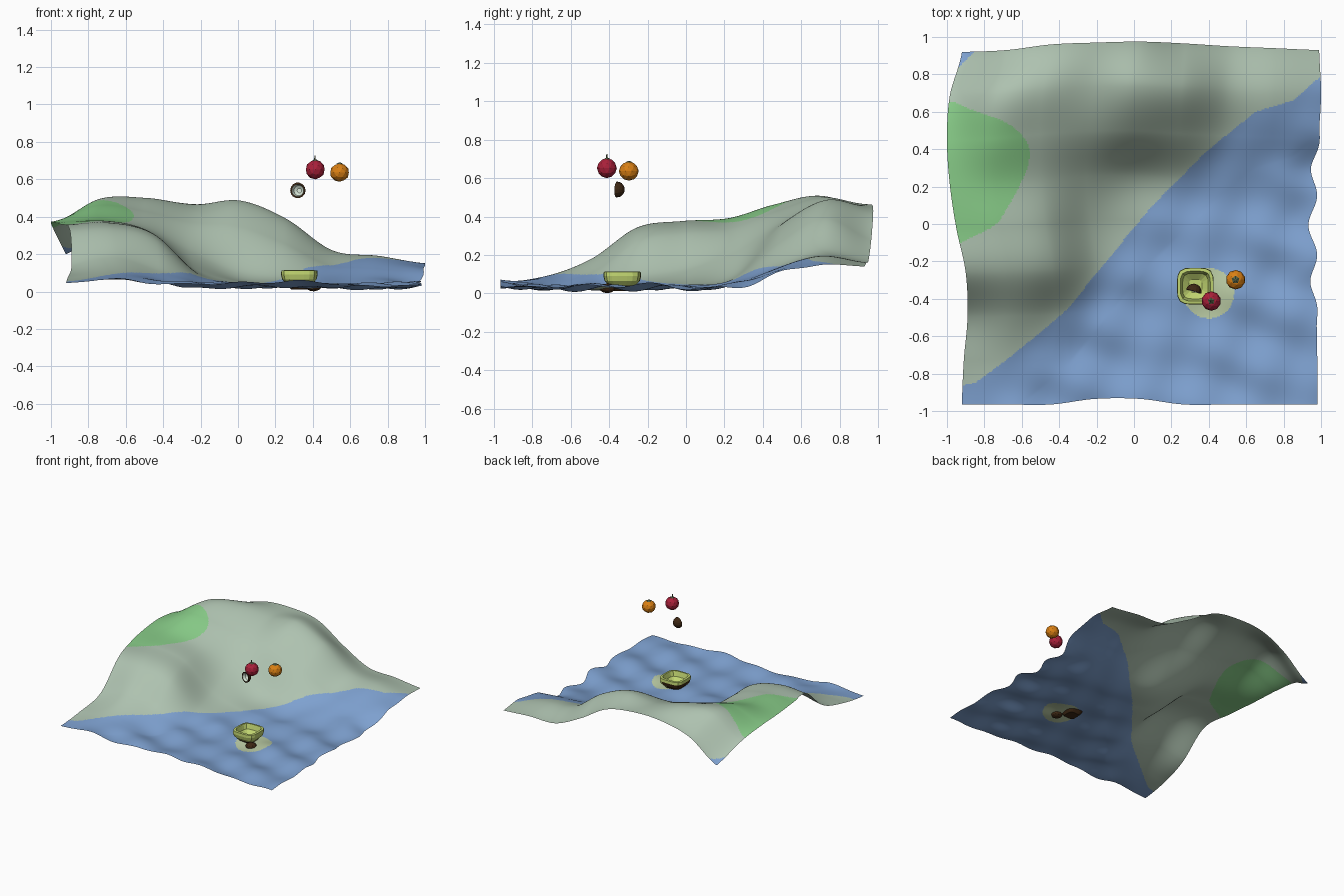
import bpy, bmesh, math
from mathutils import Vector, Matrix

if "Cube" in bpy.data.objects:
    bpy.data.objects.remove(bpy.data.objects["Cube"])


def material(name, r, g, b):
    m = bpy.data.materials.new(name)
    m.diffuse_color = [((c / 255 + 0.055) / 1.055) ** 2.4 for c in (r, g, b)] + [1]
    m.use_nodes = True
    m.node_tree.nodes["Principled BSDF"].inputs["Base Color"].default_value = m.diffuse_color
    return m


WATER = material("water blue", 126, 161, 208)
LAND = material("grey green land", 174, 194, 176)
GRASS = material("bright grass", 136, 204, 136)
SAND = material("pale sand", 186, 203, 164)
RED = material("fruit red", 170, 32, 58)
ORANGE = material("fruit orange", 218, 128, 20)
BROWN = material("shell brown", 62, 40, 20)
CREAM = material("shell lining", 215, 230, 215)
LIME = material("bowl lime", 192, 212, 112)
LEAF = material("stem green", 88, 100, 70)


def finish(bm, name, mats, smooth=False):
    bmesh.ops.recalc_face_normals(bm, faces=bm.faces)
    me = bpy.data.meshes.new(name)
    bm.to_mesh(me)
    bm.free()
    for m in mats:
        me.materials.append(m)
    for p in me.polygons:
        p.use_smooth = smooth
    ob = bpy.data.objects.new(name, me)
    bpy.context.collection.objects.link(ob)
    return ob


def spline(vals, t):
    """Smooth curve through evenly spaced values, t in 0..1."""
    n = len(vals) - 1
    s = min(max(t, 0), 1) * n
    i = min(int(s), n - 1)
    f = s - i
    a, b, c, d = (vals[min(max(k, 0), n)] for k in (i - 1, i, i + 1, i + 2))
    return b + 0.5 * f * (c - a + f * (2*a - 5*b + 4*c - d + f * (3*(b - c) + d - a)))


# Terrain heights in hundredths: rows from back to front, columns from left to right
HILLS = [[20, 37, 45, 46, 42, 28, 17, 16, 14],
         [33, 49, 50, 46, 48.5, 39, 22, 19, 15],
         [37, 46, 43, 37, 35, 26, 14, 13, 10],
         [37, 39, 34, 21, 10.5, 7, 5, 4.5, 3.5],
         [36, 37.5, 32, 12.5, 5, 4, 3.5, 3.5, 4],
         [33, 34, 28, 8.5, 4, 4, 3.5, 3.5, 4.5],
         [14, 18, 11, 4.5, 3.5, 3.5, 3.5, 3.5, 5],
         [7.5, 9, 6, 3.5, 3.5, 3.5, 3.5, 3.5, 4],
         [4.5, 7, 6.5, 4, 5, 5, 5, 4.5, 3.5]]
# Outline of the sheet
LEFT = [-.92, -.985, -1, -.985, -.95, -.90, -.89, -.91, -.92]
RIGHT = [.99, 1, .985, .96, .955, .96, .975, .98, .98]
BACK = [.92, .93, .96, .97, .975, .965, .95, .94, .93]
FRONT = [-.965, -.965, -.965, -.935, -.935, -.965, -.965, -.965, -.965]
SHORE = [(-1, -.88), (-.85, -.85), (-.7, -.74), (-.5, -.58), (-.35, -.45), (-.15, -.2),
         (.1, .1), (.4, .4), (.65, .6), (.85, .66), (1.01, .8)]
# Right-hand limit of the grass patch, from back to front
GRASS_EDGE = [-.95, -.68, -.57, -.565, -.61, -.67, -.75, -.95]


def shore(x):
    for (x0, y0), (x1, y1) in zip(SHORE, SHORE[1:]):
        if x <= x1:
            return y0 + (y1 - y0) * (x - x0) / (x1 - x0)
    return SHORE[-1][1]


def terrain():
    n = 260
    bm = bmesh.new()
    grid = []
    cols = [[spline(r, i / n) for r in HILLS] for i in range(n + 1)]
    for j in range(n + 1):
        v = j / n
        row = []
        for i in range(n + 1):
            u = i / n
            x = spline(LEFT, v) * (1 - u) + spline(RIGHT, v) * u
            y = spline(BACK, u) * (1 - v) + spline(FRONT, u) * v
            z = spline(cols[i], v) / 100
            # ripples fade in on the water side
            w = min(max((shore(x) - y) / 0.3, 0), 1)
            z += w * (0.011 * math.sin(16 * x + 4 * y) * math.cos(12 * y - 4 * x)
                      + 0.009 * math.sin(19 * y + 5 * x) - .006)
            fade = min(max((.55 - abs(y)) / .25, 0), 1)
            x += fade * 0.022 * u ** 8 * math.cos(20 * (y - .15))
            row.append(bm.verts.new((x, y, z)))
        grid.append(row)
    for j in range(n):
        for i in range(n):
            f = bm.faces.new((grid[j][i], grid[j+1][i], grid[j+1][i+1], grid[j][i+1]))
            c = f.calc_center_median()
            if math.hypot(c.x - .40, c.y + .37) < .135:
                f.material_index = 3
            elif c.y < shore(c.x) or c.y > c.x + 1.775:
                f.material_index = 0
            elif -.12 < c.y < .65 and c.x < spline(GRASS_EDGE, (.65 - c.y) / .77):
                f.material_index = 2
            else:
                f.material_index = 1
    ob = finish(bm, "terrain", [WATER, LAND, GRASS, SAND], True)
    if ob.data.polygons[0].normal.z < 0:
        ob.data.flip_normals()


def lathe_square(name, center, rings, mats):
    """Rounded-square vessel from (half width, z) rings, closed at both ends."""
    bm = bmesh.new()
    loops = []
    for r, z in rings:
        loop = []
        for k in range(24):
            a = math.tau * k / 24
            c, s = math.cos(a), math.sin(a)
            q = r / (abs(c) ** 4 + abs(s) ** 4) ** 0.25
            loop.append(bm.verts.new((center[0] + q * c, center[1] + q * s, z)))
        loops.append(loop)
    for i, (a, b) in enumerate(zip(loops, loops[1:])):
        for k in range(24):
            f = bm.faces.new((a[k], a[k-1], b[k-1], b[k]))
            m = f.calc_center_median()
            back = (m.y - center[1]) - (m.x - center[0]) > 0.05
            f.material_index = 1 if i == 0 or (i < 3 and back) else 0
    bm.faces.new(loops[0]).material_index = 1
    bm.faces.new(loops[-1])
    return finish(bm, name, mats)


def ball(name, center, r, mat, squash=1):
    bm = bmesh.new()
    bmesh.ops.create_icosphere(bm, subdivisions=2, radius=r)
    bmesh.ops.scale(bm, vec=(1, 1, squash), verts=bm.verts)
    bmesh.ops.translate(bm, vec=center, verts=bm.verts)
    return finish(bm, name, [mat])


def cone(name, center, r1, r2, h, sides, mat):
    bm = bmesh.new()
    bmesh.ops.create_cone(bm, cap_ends=True, segments=sides, radius1=r1, radius2=r2, depth=h)
    bmesh.ops.translate(bm, vec=center, verts=bm.verts)
    return finish(bm, name, [mat])


def half_shell(name, center, r, facing):
    """Hollow half shell, brown outside and cream inside, open towards facing."""
    bm = bmesh.new()
    prof = [(r * math.sin(t), -r * math.cos(t) + r * .4) for t in (.25, .6, .95, 1.3, 1.57)]
    prof += [(r * .8, r * .4), (r * .65, -r * .1), (r * .3, -r * .35)]
    loops = [[bm.verts.new((q * math.cos(math.tau * k / 14), q * math.sin(math.tau * k / 14), z))
              for k in range(14)] for q, z in prof]
    for i, (a, b) in enumerate(zip(loops, loops[1:])):
        for k in range(14):
            bm.faces.new((a[k], a[k-1], b[k-1], b[k])).material_index = int(i > 4)
    bm.faces.new(loops[0])
    bm.faces.new(loops[-1]).material_index = 1
    rot = Vector(facing).to_track_quat('Z', 'Y').to_matrix().to_4x4()
    bmesh.ops.transform(bm, matrix=Matrix.Translation(center) @ rot, verts=bm.verts)
    return finish(bm, name, [BROWN, CREAM])


terrain()

# Bowl on the sand patch, with a dark husk beside it
lathe_square("bowl", (.328, -.332),
             [(.045, .012), (.07, .042), (.092, .065), (.098, .09), (.096, .112), (.08, .114), (.068, .075), (.035, .05)],
             [LIME, BROWN])
ball("husk", (.405, -.41, .026), .042, BROWN, .6)

# Floating fruit
ball("red_fruit", (.413, -.412, .652), .052, RED)
cone("red_fruit_stem", (.411, -.412, .711), .005, .003, .03, 6, LEAF)
cone("red_fruit_leaves", (.413, -.412, .702), .02, .006, .008, 5, LEAF)
ball("orange_fruit", (.543, -.298, .636), .052, ORANGE, .95)
cone("orange_fruit_leaves", (.543, -.298, .685), .022, .006, .008, 5, LEAF)
half_shell("half_shell", (.324, -.345, .54), .042, (-.3, -1, .05))
